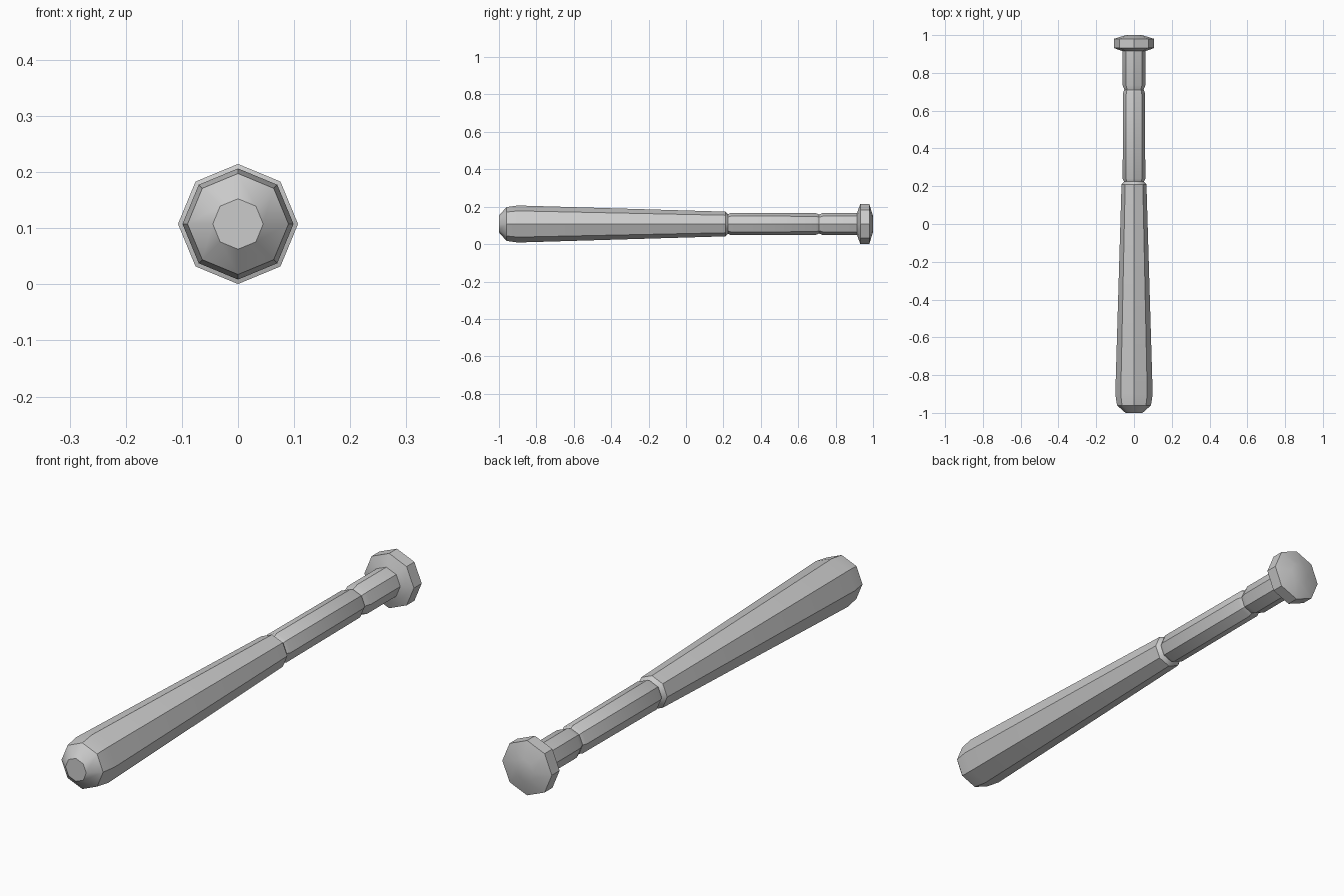
import bpy, bmesh, math

if "Cube" in bpy.data.objects:
    bpy.data.objects.remove(bpy.data.objects["Cube"])

SIDES = 8
AXIS_Z = 0.1075


def lathe(name, profile):
    """Octagonal solid turned around the y axis from (y, radius) pairs."""
    bm = bmesh.new()
    rings = []
    for y, r in profile:
        ring = []
        for i in range(SIDES):
            a = 2 * math.pi * i / SIDES
            ring.append(bm.verts.new((r * math.cos(a), y, AXIS_Z + r * math.sin(a))))
        rings.append(ring)
    for a, b in zip(rings, rings[1:]):
        for i in range(SIDES):
            j = (i + 1) % SIDES
            bm.faces.new((a[i], a[j], b[j], b[i]))
    bm.faces.new(rings[0])
    bm.faces.new(rings[-1])
    bmesh.ops.recalc_face_normals(bm, faces=bm.faces)
    mesh = bpy.data.meshes.new(name)
    bm.to_mesh(mesh)
    bm.free()
    obj = bpy.data.objects.new(name, mesh)
    bpy.context.collection.objects.link(obj)
    bpy.ops.object.select_all(action='DESELECT')
    obj.select_set(True)
    bpy.context.view_layer.objects.active = obj
    bpy.ops.object.shade_smooth_by_angle(angle=math.radians(35))
    return obj


# One continuous bat: rounded tip, tapered barrel, two grooves, grip, end knob
lathe("bat", [
    (-1.0, 0.045), (-0.96, 0.09), (-0.90, 0.099),     # tip
    (0.21, 0.066), (0.225, 0.053), (0.24, 0.06),      # barrel and first groove
    (0.695, 0.058), (0.71, 0.051), (0.735, 0.06),     # grip and second groove
    (0.915, 0.06),                                    # end of grip
    (0.92, 0.075), (0.932, 0.107), (0.98, 0.107),     # knob
    (1.0, 0.042),
])
